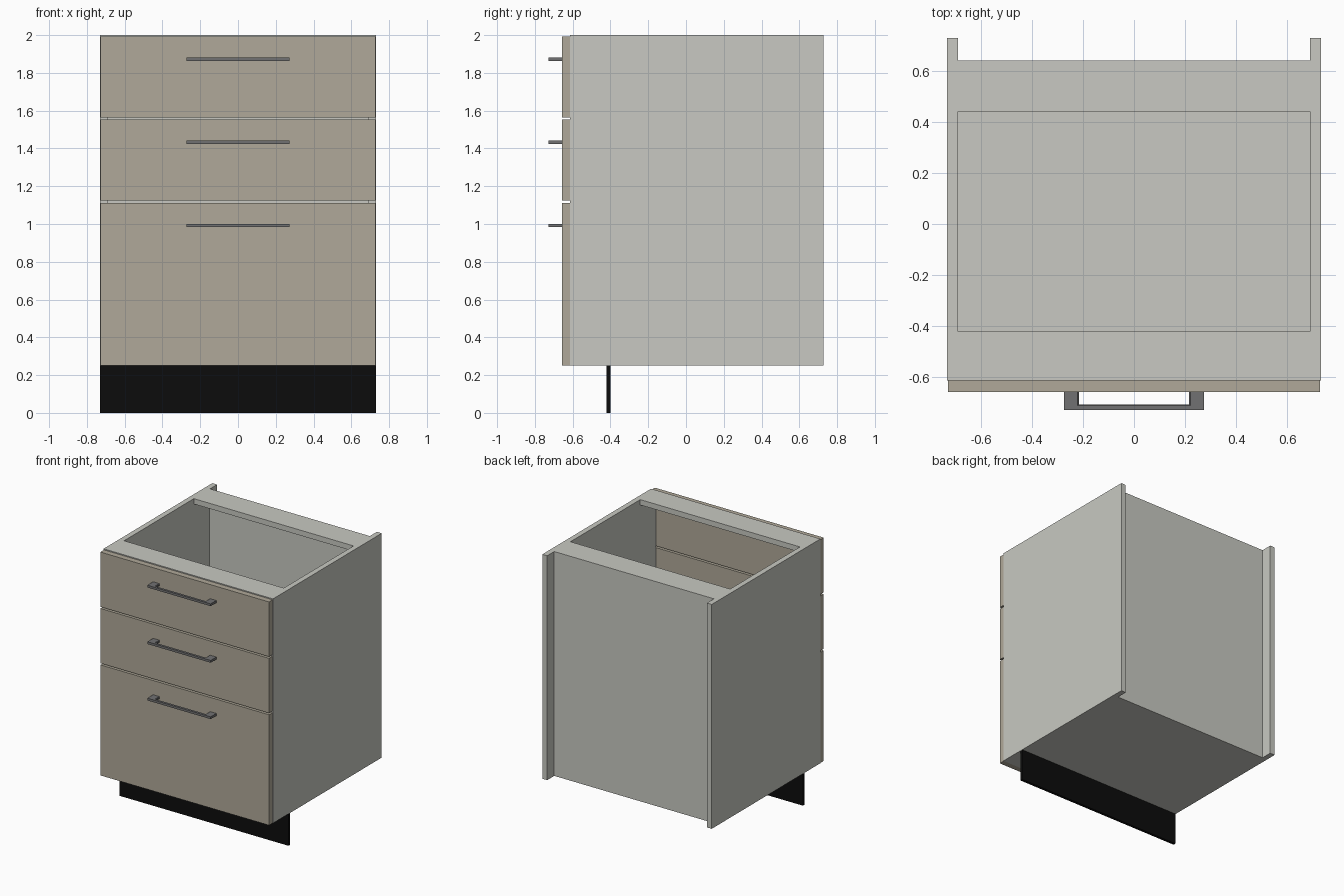
import bpy, bmesh

if "Cube" in bpy.data.objects:
    bpy.data.objects.remove(bpy.data.objects["Cube"])


def material(name, rgb):
    m = bpy.data.materials.new(name)
    m.diffuse_color = (*rgb, 1.0)
    m.use_nodes = True
    m.node_tree.nodes["Principled BSDF"].inputs["Base Color"].default_value = m.diffuse_color
    return m


BODY = material("pale grey board", (0.578, 0.584, 0.539))
FRONT = material("taupe front", (0.434, 0.397, 0.319))
METAL = material("handle grey", (0.165, 0.165, 0.168))
BLACK = material("black plinth", (0.0037, 0.0037, 0.0037))


def add(name, bm, mat):
    bmesh.ops.recalc_face_normals(bm, faces=bm.faces)
    mesh = bpy.data.meshes.new(name)
    bm.to_mesh(mesh)
    bm.free()
    mesh.materials.append(mat)
    obj = bpy.data.objects.new(name, mesh)
    bpy.context.collection.objects.link(obj)
    return obj


def box(name, x, y, z, mat):
    """Box from (min, max) ranges."""
    bm = bmesh.new()
    bmesh.ops.create_cube(bm, size=1)
    for v in bm.verts:
        v.co = [r[0] if c < 0 else r[1] for c, r in zip(v.co, (x, y, z))]
    return add(name, bm, mat)


W, T = 0.731, 0.042              # half width, board thickness
IN = W - T                       # inner half width
Y0, Y1, YB = -0.613, 0.727, 0.633  # carcass front, side back, back panel
Z0, Z1 = 0.25, 2.0
YF = -0.657                      # face of drawer fronts

# Carcass
box("side_panel_left", (-W, -IN), (Y0, Y1), (Z0, Z1), BODY)
box("side_panel_right", (IN, W), (Y0, Y1), (Z0, Z1), BODY)
box("bottom_panel", (-IN, IN), (Y0, YB), (Z0, Z0 + T), BODY)
box("back_panel", (-IN, IN), (YB, YB + 0.007), (Z0, Z1), BODY)
box("top_rail_front", (-IN, IN), (Y0, -0.42), (Z1 - T, Z1), BODY)
box("top_rail_back", (-IN, IN), (0.44, YB), (Z1 - T, Z1), BODY)

# Recessed plinth
box("plinth", (-0.73, 0.73), (-0.42, -0.399), (0, Z0), BLACK)


def handle(name, z):
    """U-shaped pull with a softened inner edge."""
    a, b, yo, yi, h = 0.273, 0.216, -0.727, -0.705, 0.018
    pts = [(-a, YF), (-a, yo), (a, yo), (a, YF),
           (b, YF), (b, yi), (-b, yi), (-b, YF)]
    bm = bmesh.new()
    face = bm.faces.new([bm.verts.new((x, y, z - h / 2)) for x, y in pts])
    ext = bmesh.ops.extrude_face_region(bm, geom=[face])
    for v in ext["geom"]:
        if isinstance(v, bmesh.types.BMVert):
            v.co.z += h
    inner = [e for e in bm.edges
             if all(abs(v.co.x) < b + 0.001 for v in e.verts)
             and abs(e.verts[0].co.z - e.verts[1].co.z) < 1e-5]
    bmesh.ops.bevel(bm, geom=inner, offset=0.004, segments=1, affect='EDGES')
    add(name, bm, METAL)


# Drawer fronts and handles, top to bottom
drawers = [("top", 1.565, 1.992, 1.873),
           ("middle", 1.125, 1.552, 1.432),
           ("bottom", 0.25, 1.112, 0.992)]
for label, lo, hi, hz in drawers:
    box("drawer_front_" + label, (-0.728, 0.728), (YF, Y0), (lo, hi), FRONT)
    handle("handle_" + label, hz)
